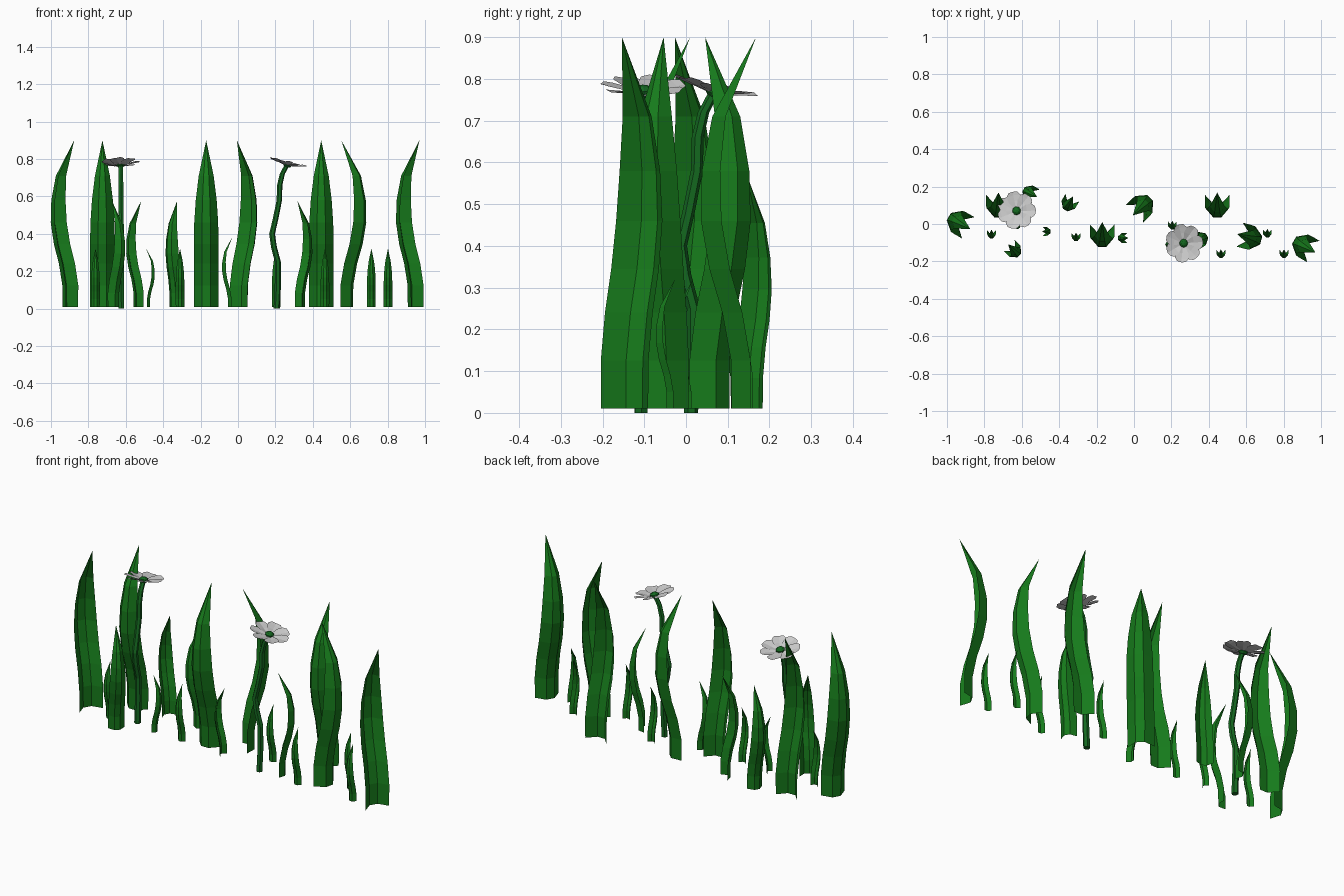
import bpy, bmesh
from math import sin, cos, pi, radians
from mathutils import Matrix, Vector

if "Cube" in bpy.data.objects:
    bpy.data.objects.remove(bpy.data.objects["Cube"])


def material(name, rgb):
    m = bpy.data.materials.new(name)
    m.diffuse_color = (*rgb, 1)
    m.use_nodes = True
    m.node_tree.nodes["Principled BSDF"].inputs["Base Color"].default_value = m.diffuse_color
    return m


LEAF = material("leaf_green", (0.008, 0.195, 0.011))
STEM = material("stem_green", (0.007, 0.14, 0.014))
PETAL = material("petal_white", (0.85, 0.85, 0.85))


def make_object(name, bm, mat):
    mesh = bpy.data.meshes.new(name)
    bm.to_mesh(mesh)
    bm.free()
    mesh.materials.append(mat)
    ob = bpy.data.objects.new(name, mesh)
    bpy.context.collection.objects.link(ob)
    return ob


# Blade profile: height, half width, fold depth, bend towards the fold
BLADE = [(0.0, .065, .046, 0), (.115, .066, .047, .0), (.23, .066, .048, .020),
         (.335, .066, .049, .050), (.45, .064, .049, .070), (.57, .056, .044, .073),
         (.70, .040, .032, .060)]
TIP = (.89, -.013)


def blade(name, x, y, angle, scale):
    """Folded grass blade; the fold points along angle (degrees)."""
    bm = bmesh.new()
    rows = []
    for z, w, d, s in BLADE:
        k = w * .35
        rows.append([bm.verts.new((s + a, b, z))
                     for a, b in ((0, -w), (d, -k), (d, k), (0, w))])
    for lo, hi in zip(rows, rows[1:]):
        for i in range(3):
            bm.faces.new((lo[i], lo[i + 1], hi[i + 1], hi[i]))
    tip = bm.verts.new((TIP[1], 0, TIP[0]))
    for i in range(3):
        bm.faces.new((rows[-1][i], rows[-1][i + 1], tip))
    bm.transform(Matrix.Translation((x, y, .01)) @ Matrix.Rotation(radians(angle), 4, 'Z')
                 @ Matrix.Scale(scale, 4))
    make_object(name, bm, LEAF)


# Grass: x, y, fold direction, scale
TALL = [(-.887, -.02, 150), (-.725, .155, -90), (-.17, -.003, -90), (.003, .055, 45),
        (.445, .155, -90), (.565, -.057, -15), (.959, -.147, 150)]
MEDIUM = [(-.525, .148, 150), (-.667, -.115, -45), (-.33, .14, -120), (.325, -.1, 30)]
SMALL = [(-.762, -.035, -90), (-.487, -.04, 0), (-.31, -.05, -90), (.205, .013, -90),
         (.465, -.14, -90), (.713, -.03, -90), (.802, -.14, -90)]
for kind, spots, scale in (("tall", TALL, 1), ("medium", MEDIUM, .635), ("small", SMALL, .35)):
    for i, (x, y, a) in enumerate(spots):
        blade(f"{kind}_blade_{i + 1}", x, y, a, scale)
blade("small_blade_8", -.035, -.075, 180, .42)

# Stem path: sideways bend, height
PATH = [(0, 0), (.006, .12), (.006, .25), (-.015, .33), (-.025, .40), (-.006, .48),
        (.014, .58), (.016, .66), (.03, .72), (.055, .768)]


def flower(name, x, y, angle, spin):
    place = Matrix.Translation((x, y, 0)) @ Matrix.Rotation(radians(angle), 4, 'Z')

    # Six-sided bent stem
    bm = bmesh.new()
    rings = []
    for n, (s, z) in enumerate(PATH):
        r = .017 - .0004 * n
        rings.append([bm.verts.new((s + r * cos(i * pi / 3), r * sin(i * pi / 3), z))
                      for i in range(6)])
    for lo, hi in zip(rings, rings[1:]):
        for i in range(6):
            j = (i + 1) % 6
            bm.faces.new((lo[i], lo[j], hi[j], hi[i]))
    bm.faces.new(rings[0][::-1])
    bm.faces.new(rings[-1])
    bm.transform(place)
    make_object(name + "_stem", bm, STEM)

    head = (place @ Matrix.Translation((.057, 0, .764)) @ Matrix.Rotation(radians(13), 4, 'Y')
            @ Matrix.Rotation(radians(spin), 4, 'Z'))

    # Seven overlapping rounded petals, slightly cupped
    bm = bmesh.new()
    outline = [(.01, .008), (.05, .033), (.08, .038), (.099, .024)]
    for p in range(7):
        turn = Matrix.Rotation(p * 2 * pi / 7, 4, 'Z') @ Matrix.Rotation(radians(6), 4, 'X')
        rows = []
        for r, w in outline:
            lift = .003 + .2 * r
            rows.append([bm.verts.new(turn @ Vector((r + (.005 if t == 0 else 0), t * w,
                                                     lift - (.004 if t == 0 else 0))))
                         for t in (-1, 0, 1)])
        for lo, hi in zip(rows, rows[1:]):
            for i in range(2):
                bm.faces.new((lo[i], hi[i], hi[i + 1], lo[i + 1]))
    bm.transform(head)
    make_object(name + "_petals", bm, PETAL)

    # Round green centre
    bm = bmesh.new()
    bmesh.ops.create_uvsphere(bm, u_segments=8, v_segments=5, radius=.024)
    bm.transform(head @ Matrix.Translation((0, 0, .006)) @ Matrix.Diagonal((1, 1, .7, 1)))
    make_object(name + "_centre", bm, STEM)


flower("left_flower", -.625, .012, 93, 10)
flower("right_flower", .207, -.108, 5, 0)
